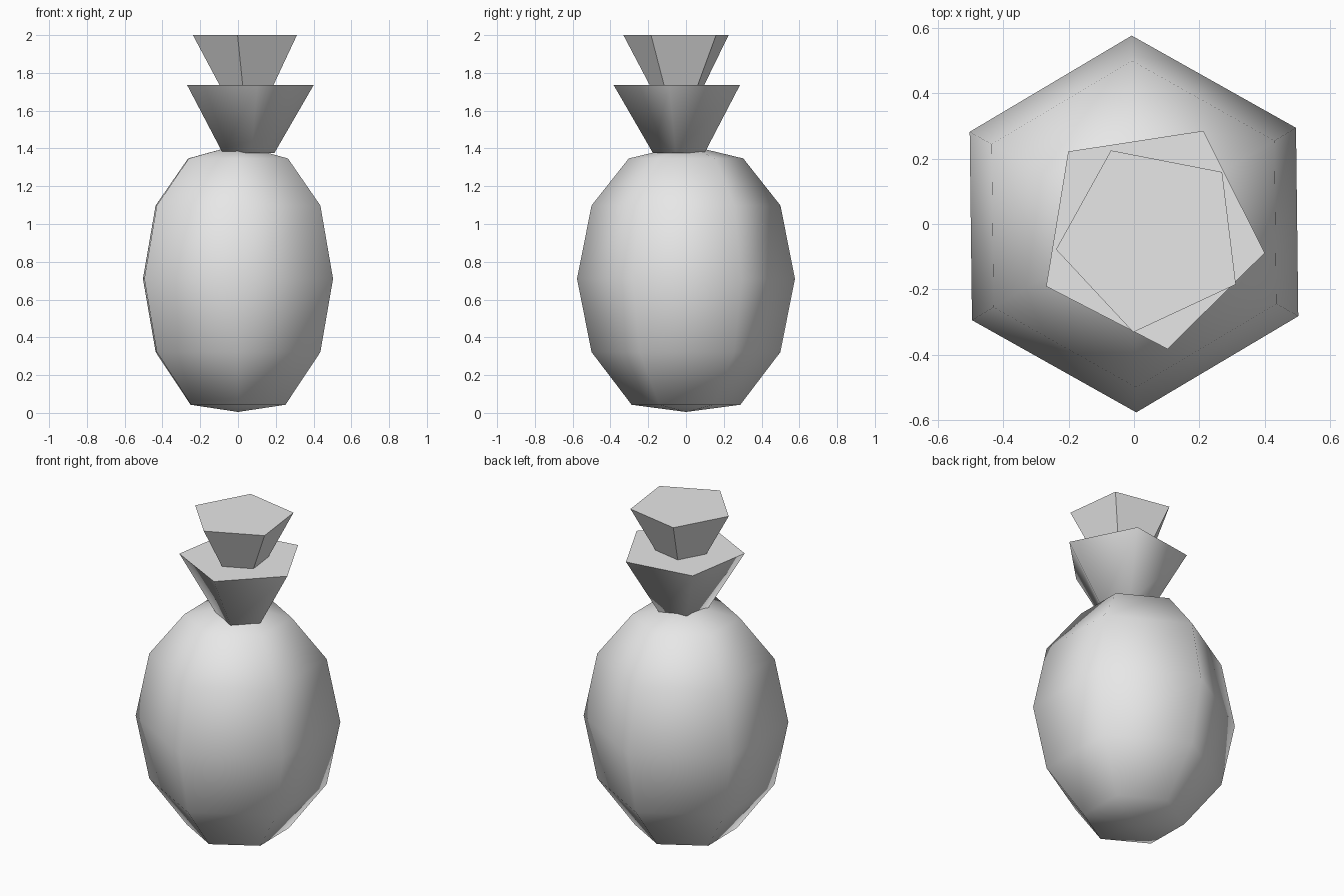
import bpy, bmesh
from math import sin, cos, pi, radians

cube = bpy.data.objects.get("Cube")
if cube:
    bpy.data.objects.remove(cube)

grey = bpy.data.materials.new("light grey")
grey.use_nodes = True
colour = (0.8, 0.8, 0.8, 1)
grey.diffuse_color = colour
grey.node_tree.nodes["Principled BSDF"].inputs["Base Color"].default_value = colour


def stack(name, sides, profile, turn, centre=(0, 0), smooth=65):
    """Join rings of (radius, height); a zero radius makes a pole."""
    bm = bmesh.new()
    rings = []
    for r, z in profile:
        count = sides if r else 1
        rings.append([bm.verts.new((centre[0] + r * cos(radians(turn) + 2 * pi * i / sides),
                                    centre[1] + r * sin(radians(turn) + 2 * pi * i / sides), z))
                      for i in range(count)])
    for low, high in zip(rings, rings[1:]):
        for i in range(sides):
            j = (i + 1) % sides
            corners = [low[i % len(low)], low[j % len(low)],
                       high[j % len(high)], high[i % len(high)]]
            bm.faces.new(list(dict.fromkeys(corners)))
    # Flat caps on open ends
    for ring in (rings[0], rings[-1]):
        if len(ring) > 1:
            bm.faces.new(ring)
    bmesh.ops.recalc_face_normals(bm, faces=bm.faces)
    mesh = bpy.data.meshes.new(name)
    bm.to_mesh(mesh)
    bm.free()
    mesh.materials.append(grey)
    obj = bpy.data.objects.new(name, mesh)
    bpy.context.collection.objects.link(obj)
    bpy.ops.object.select_all(action='DESELECT')
    obj.select_set(True)
    bpy.context.view_layer.objects.active = obj
    bpy.ops.object.shade_smooth_by_angle(angle=radians(smooth))
    return obj


# Six-sided fruit body with shallow poles
stack("fruit_body", 6, [(0, 0.005), (0.288, 0.043), (0.5, 0.322), (0.577, 0.71),
                        (0.5, 1.098), (0.303, 1.347), (0, 1.42)], 30.7)

# Two flared five-sided leaf tiers, the upper one standing on the lower
stack("lower_leaves", 5, [(0.145, 1.375), (0.356, 1.735)], -9.3, (0.049, -0.031))
stack("upper_leaves", 5, [(0.15, 1.73), (0.295, 2.0)], 43, (0.054, -0.042))
